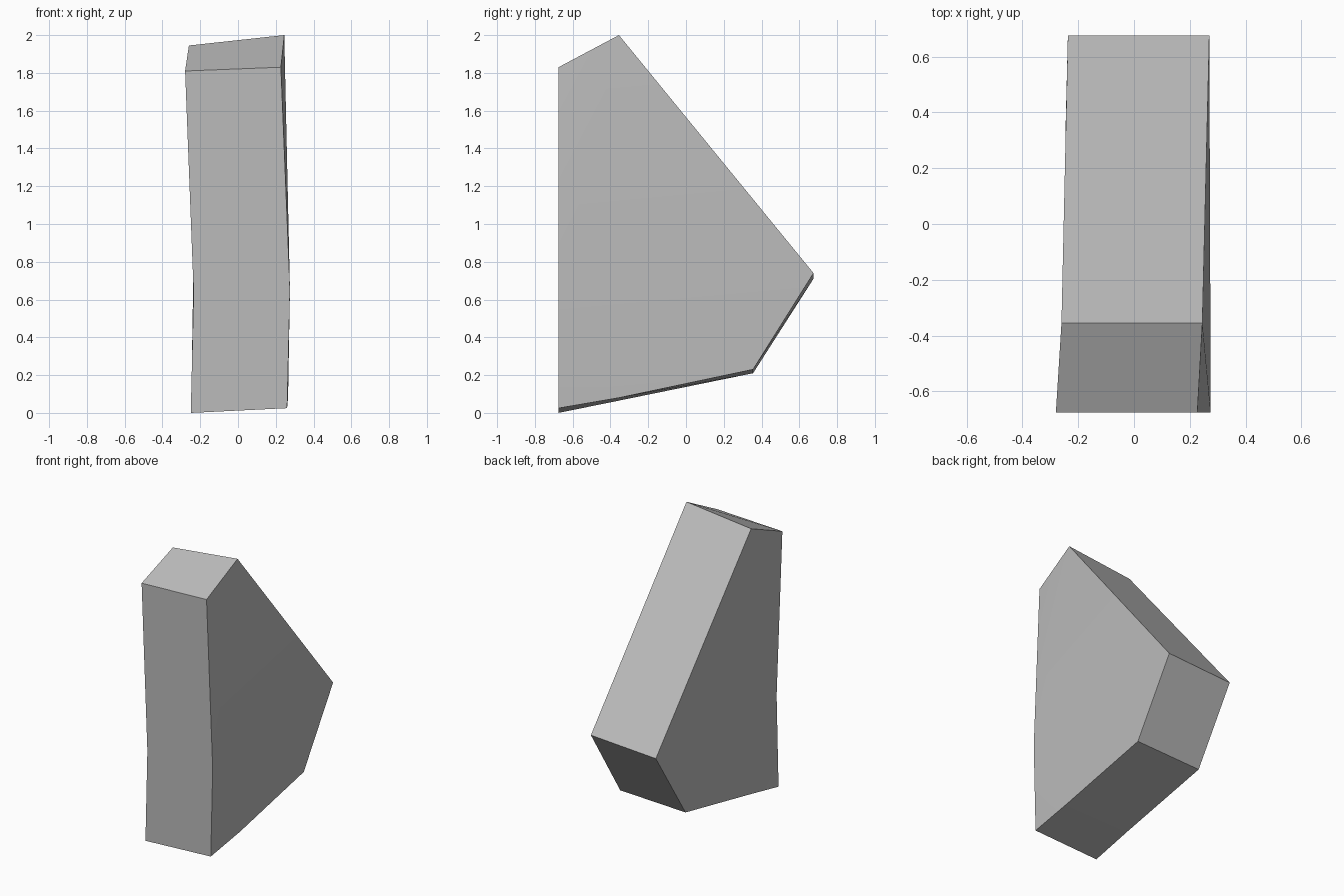
import bpy
import bmesh

cube = bpy.data.objects.get("Cube")
if cube:
    bpy.data.objects.remove(cube, do_unlink=True)

# Plain grey stone material
stone = bpy.data.materials.new("stone_grey")
stone.use_nodes = True
grey = (0.5, 0.5, 0.5, 1)
stone.diffuse_color = grey
stone.node_tree.nodes["Principled BSDF"].inputs["Base Color"].default_value = grey

# Outline of the slab: y, then (x, z) on the left side and (x, z) on the right side
outline = [
    (-0.675, (0.275, 0.65), (-0.235, 0.64)),    # bend in the front edge
    (-0.675, (0.26, 0.025), (-0.25, 0.0)),      # front foot
    (-0.355, (0.265, 0.08), (-0.245, 0.065)),   # bend in the underside
    (0.355, (0.265, 0.23), (-0.245, 0.21)),     # rear lower corner
    (0.675, (0.27, 0.74), (-0.237, 0.71)),      # rear tip
    (-0.355, (0.245, 2.0), (-0.26, 1.945)),     # peak
    (-0.675, (0.227, 1.83), (-0.28, 1.81)),     # front top corner
]

bm = bmesh.new()
left = [bm.verts.new((a[0], y, a[1])) for y, a, b in outline]
right = [bm.verts.new((b[0], y, b[1])) for y, a, b in outline]
count = len(outline)

# Rim strips between the two sides
for i in range(count):
    j = (i + 1) % count
    bm.faces.new((left[i], left[j], right[j], right[i]))

# Gently bent sides, fanned from the front bend
for side in (left, right):
    for i in range(1, count - 1):
        bm.faces.new((side[0], side[i], side[i + 1]))

bmesh.ops.recalc_face_normals(bm, faces=bm.faces[:])
mesh = bpy.data.meshes.new("stone_slab")
bm.to_mesh(mesh)
bm.free()
mesh.materials.append(stone)
slab = bpy.data.objects.new("stone_slab", mesh)
bpy.context.collection.objects.link(slab)

# Soft bends, sharp corners
bpy.context.view_layer.objects.active = slab
slab.select_set(True)
bpy.ops.object.shade_smooth_by_angle(angle=0.35)
